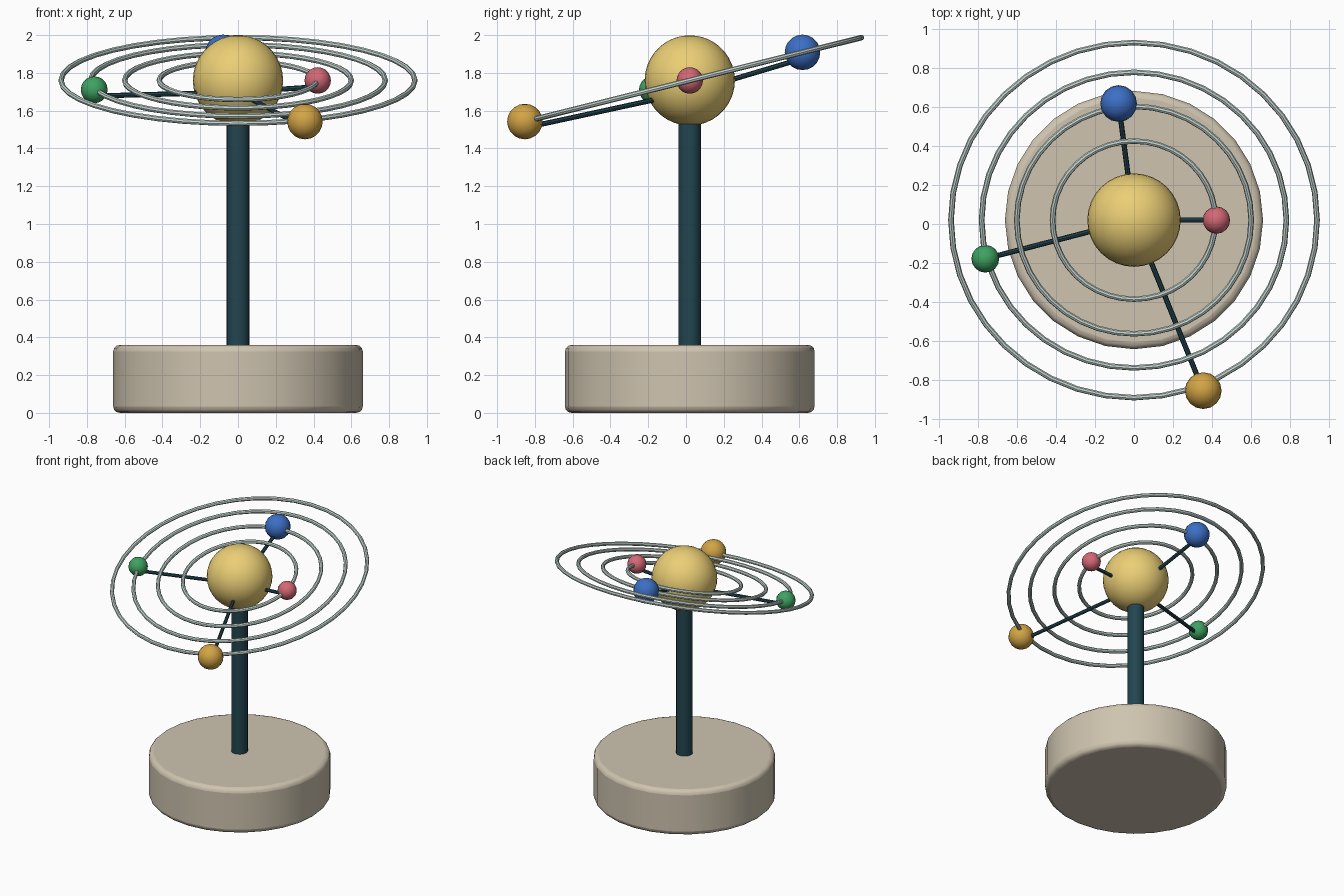
import bpy
import math
from mathutils import Vector, Matrix

if "Cube" in bpy.data.objects:
    bpy.data.objects.remove(bpy.data.objects["Cube"])

CENTRE = Vector((0, 0.02, 1.76))
TILT = Matrix.Rotation(math.radians(14), 4, 'X')


def material(name, rgb):
    m = bpy.data.materials.new(name)
    m.diffuse_color = (*rgb, 1)
    m.use_nodes = True
    m.node_tree.nodes["Principled BSDF"].inputs["Base Color"].default_value = m.diffuse_color
    return m


STONE = material("stone", (0.62, 0.55, 0.43))
DARK = material("dark_teal", (0.016, 0.06, 0.08))
SUN = material("sun_yellow", (0.83, 0.62, 0.18))
WIRE = material("pale_metal", (0.58, 0.70, 0.66))
RED = material("red", (0.65, 0.14, 0.18))
BLUE = material("blue", (0.045, 0.16, 0.56))
GREEN = material("green", (0.05, 0.36, 0.12))
OCHRE = material("ochre", (0.65, 0.37, 0.06))


def finish(name, mat):
    o = bpy.context.object
    o.name = name
    o.data.materials.append(mat)
    bpy.ops.object.shade_smooth_by_angle(angle=math.radians(40))
    return o


def rod(name, a, b, radius, sides, mat):
    d = b - a
    bpy.ops.mesh.primitive_cylinder_add(
        vertices=sides, radius=radius, depth=d.length, location=(a + b) / 2,
        rotation=d.to_track_quat('Z', 'Y').to_euler())
    return finish(name, mat)


def ball(name, loc, radius, seg, mat):
    bpy.ops.mesh.primitive_uv_sphere_add(
        segments=seg, ring_count=seg // 2 + 2, radius=radius, location=loc)
    return finish(name, mat)


# round base with softened rims
base = rod("base", Vector((0, 0.02, 0)), Vector((0, 0.02, 0.36)), 0.661, 28, STONE)
bevel = base.modifiers.new("rim", 'BEVEL')
bevel.width = 0.035
bevel.segments = 3
bevel.limit_method = 'ANGLE'
bevel.angle_limit = math.radians(40)

# post and sun
rod("post", Vector((0, 0.02, 0.34)), Vector((0, 0.02, 1.70)), 0.06, 20, DARK)
ball("sun", CENTRE, 0.239, 32, SUN)

# tilted orbit rings
for i, r in enumerate((0.417, 0.60, 0.78, 0.937)):
    bpy.ops.mesh.primitive_torus_add(
        major_radius=r, minor_radius=0.0145, major_segments=40, minor_segments=8,
        location=CENTRE, rotation=(math.radians(14), 0, 0))
    finish(f"orbit_ring_{i + 1}", WIRE)

# planets and their arms: name, orbit distance, angle, radius, colour
planets = (
    ("red_planet", 0.422, 0, 0.070, RED),
    ("blue_planet", 0.62, 97.3, 0.094, BLUE),
    ("green_planet", 0.788, 195, 0.071, GREEN),
    ("ochre_planet", 0.967, -68.5, 0.094, OCHRE),
)
for name, dist, deg, radius, mat in planets:
    a = math.radians(deg)
    pos = CENTRE + TILT @ Vector((dist * math.cos(a), dist * math.sin(a), 0))
    ball(name, pos, radius, 16, mat)
    rod(name + "_arm", CENTRE - Vector((0, 0, 0.062)),
        pos - Vector((0, 0, 0.033)), 0.0135, 8, DARK)
